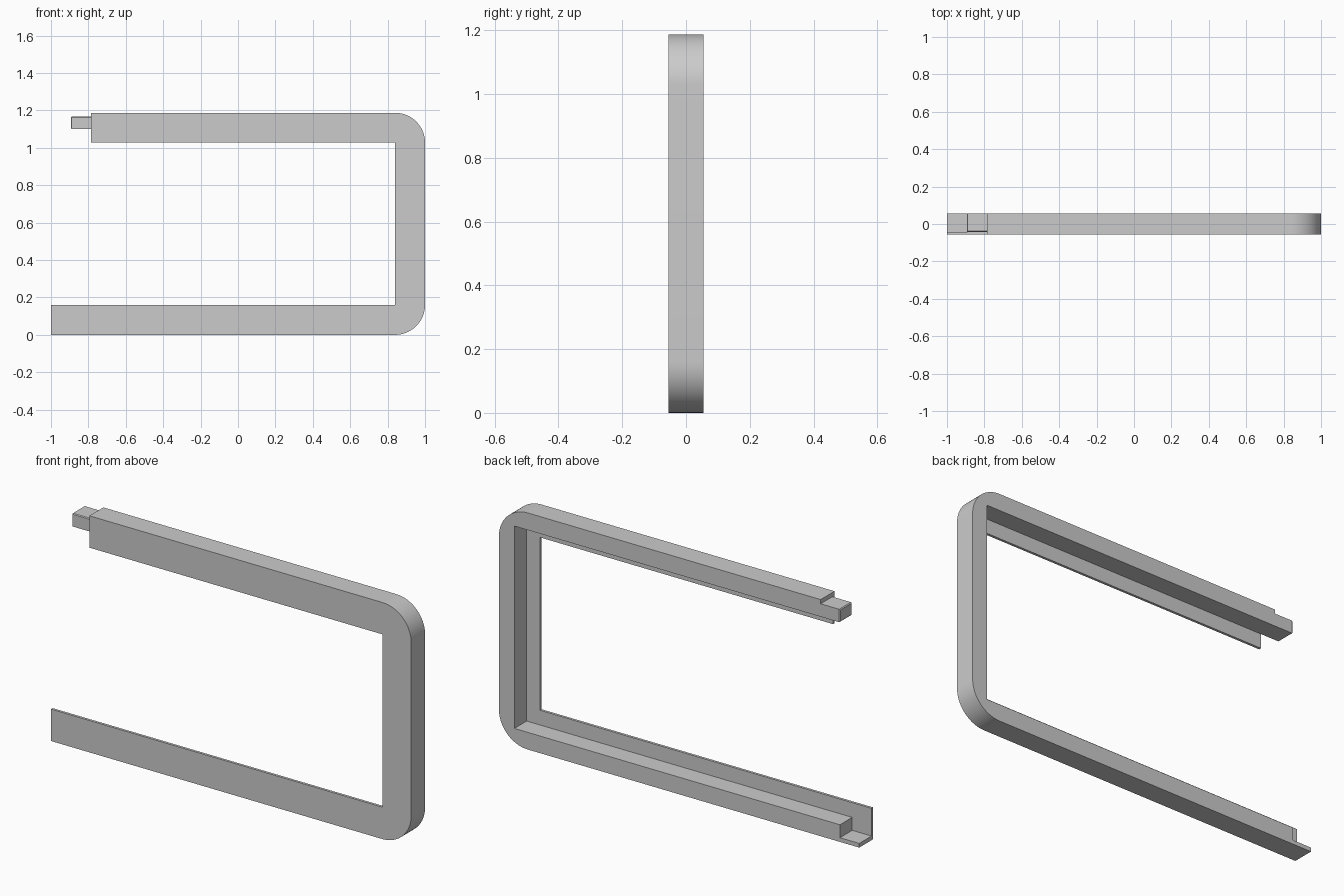
import bpy, bmesh
from math import sin, cos, pi, radians

if "Cube" in bpy.data.objects:
    bpy.data.objects.remove(bpy.data.objects["Cube"])

H = 1.187        # overall height
BAND = 0.16      # width of the front face band and the corner radius
RIM = 0.086      # thickness of the outer rim
Y0, Y1 = -0.055, 0.055
YP = Y0 + 0.013  # back of the thin front plate
TOP_END = -0.786
JOINT = 0.107    # length of the tongue and its matching notch

grey = bpy.data.materials.new("plain grey")
grey.use_nodes = True
colour = (0.6, 0.6, 0.6, 1)
grey.diffuse_color = colour
grey.node_tree.nodes["Principled BSDF"].inputs["Base Color"].default_value = colour


def add_object(name, bm):
    bmesh.ops.recalc_face_normals(bm, faces=bm.faces)
    mesh = bpy.data.meshes.new(name)
    bm.to_mesh(mesh)
    bm.free()
    mesh.materials.append(grey)
    ob = bpy.data.objects.new(name, mesh)
    bpy.context.collection.objects.link(ob)
    return ob


def box_mesh(x, y, z):
    bm = bmesh.new()
    bmesh.ops.create_cube(bm, size=1)
    for v in bm.verts:
        v.co = [r[0] if c < 0 else r[1] for c, r in zip(v.co, (x, y, z))]
    return bm


def arc(cx, cz, start, steps=20):
    angles = [start + pi / 2 * i / steps for i in range(steps + 1)]
    return [(cx + BAND * cos(a), cz + BAND * sin(a)) for a in angles]


# C-shaped outline with rounded outer corners, extruded to full depth
inner = 1 - BAND
outline = [(-1, 0)]
outline += arc(inner, BAND, -pi / 2)
outline += arc(inner, H - BAND, 0)
outline += [(TOP_END, H), (TOP_END, H - BAND), (inner, H - BAND),
            (inner, BAND), (-1, BAND)]
bm = bmesh.new()
face = bm.faces.new([bm.verts.new((x, Y0, z)) for x, z in outline])
side = bmesh.ops.extrude_face_region(bm, geom=[face])
moved = [g for g in side["geom"] if isinstance(g, bmesh.types.BMVert)]
bmesh.ops.translate(bm, verts=moved, vec=(0, Y1 - Y0, 0))
frame = add_object("frame", bm)

# Recess behind the front plate, and notch in the lower rim
cutters = [
    add_object("recess_cutter", box_mesh((-1.2, 1 - RIM), (YP, 0.2), (RIM, H - RIM))),
    add_object("notch_cutter", box_mesh((-1.2, -1 + JOINT), (YP, 0.2), (0.021, 0.3))),
]
bpy.context.view_layer.objects.active = frame
for cutter in cutters:
    cutter.hide_render = True
    mod = frame.modifiers.new("cut", "BOOLEAN")
    mod.operation = "DIFFERENCE"
    mod.solver = "EXACT"
    mod.object = cutter
    bpy.ops.object.modifier_apply(modifier=mod.name)
for cutter in cutters:
    bpy.data.objects.remove(cutter)

# Tongue on the end of the upper rim, with a small chamfer around its tip
bm = box_mesh((TOP_END - JOINT, TOP_END), (YP, Y1), (H - RIM, H - 0.021))
tip = [e for e in bm.edges if all(v.co.x < TOP_END - 0.01 for v in e.verts)]
front_top = [e for e in bm.edges
             if all(v.co.y < 0 and v.co.z > H - 0.05 for v in e.verts)]
bmesh.ops.bevel(bm, geom=tip + front_top, offset=0.004, segments=1, affect="EDGES")
add_object("tongue", bm)

# Smooth rounded corners, crisp edges elsewhere
bpy.ops.object.select_all(action="DESELECT")
frame.select_set(True)
bpy.ops.object.shade_smooth_by_angle(angle=radians(30))
